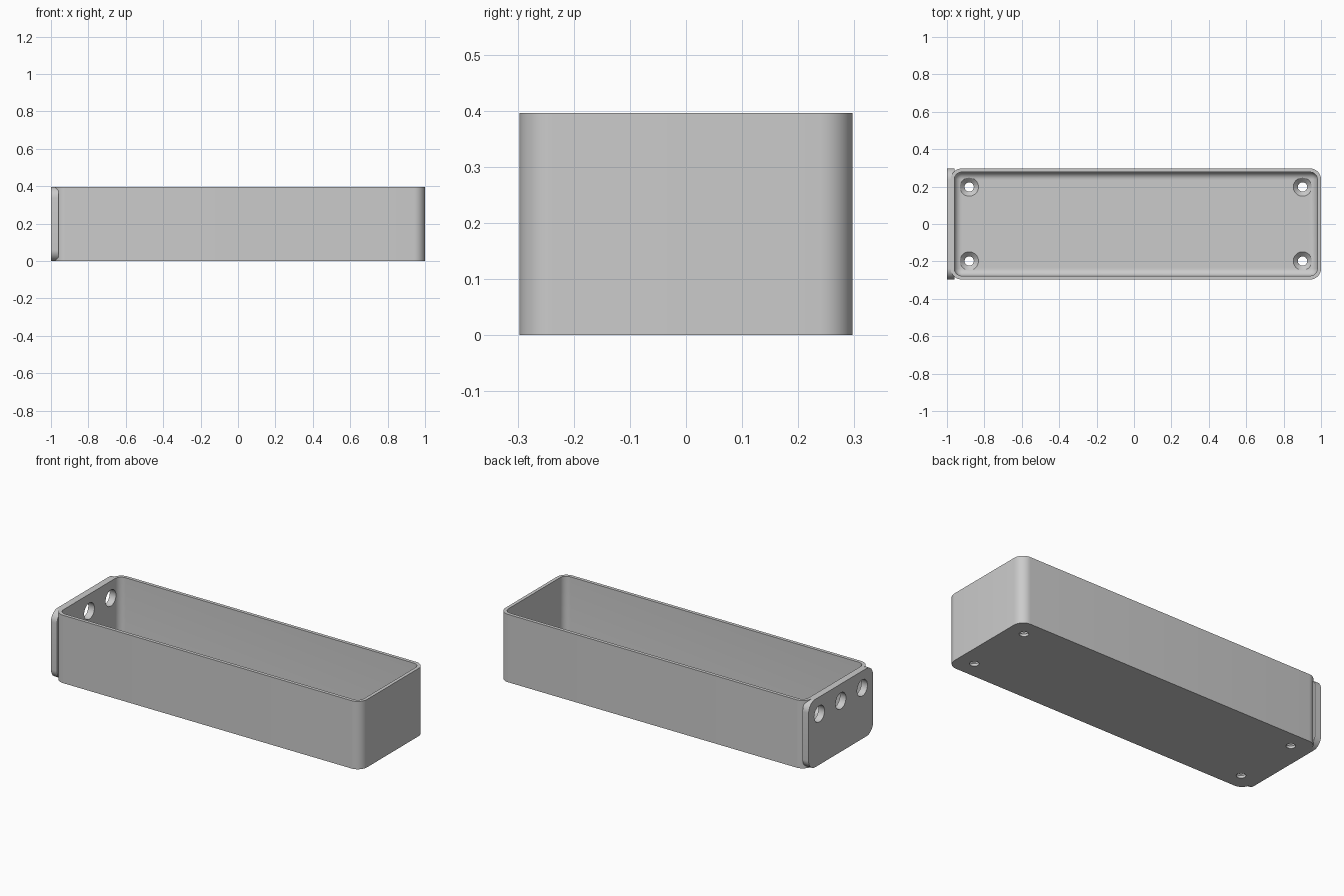
import bpy, bmesh
from math import cos, sin, pi, radians
from mathutils import Matrix, Vector

default = bpy.data.objects.get("Cube")
if default:
    bpy.data.objects.remove(default)

MM = 2 / 101                 # one millimetre in model units
WALL, FLOOR, HEIGHT = MM, 2 * MM, 20 * MM
HALF_Y = 15 * MM
LEFT, RIGHT = -1 + MM, 1.0

grey = bpy.data.materials.new("light_grey")
grey.use_nodes = True
colour = (0.6, 0.6, 0.6, 1)
grey.diffuse_color = colour
grey.node_tree.nodes["Principled BSDF"].inputs["Base Color"].default_value = colour


def add_object(name, bm):
    bmesh.ops.recalc_face_normals(bm, faces=bm.faces)
    mesh = bpy.data.meshes.new(name)
    bm.to_mesh(mesh)
    bm.free()
    mesh.materials.append(grey)
    obj = bpy.data.objects.new(name, mesh)
    bpy.context.collection.objects.link(obj)
    return obj


def block(name, low, high, radius, rounded):
    """Box between two corners; edges picked by the rule are rounded."""
    bm = bmesh.new()
    low, high = Vector(low), Vector(high)
    size = high - low
    bmesh.ops.create_cube(bm, size=1, matrix=Matrix.Translation((low + high) / 2)
                          @ Matrix.Diagonal((*size, 1)))
    edges = [e for e in bm.edges if rounded(e)]
    bmesh.ops.bevel(bm, geom=edges, offset=radius, segments=10,
                    affect='EDGES', profile=0.5)
    return add_object(name, bm)


def along(edge, axis):
    a, b = (v.co for v in edge.verts)
    return abs(a[axis] - b[axis]) > 0.001


def turned(name, profile, matrix, sides=32):
    """Solid of revolution from (radius, height) pairs."""
    bm = bmesh.new()
    rings = [[bm.verts.new(matrix @ Vector((r * cos(2 * pi * i / sides),
                                            r * sin(2 * pi * i / sides), h)))
              for i in range(sides)] for r, h in profile]
    for lower, upper in zip(rings, rings[1:]):
        for i in range(sides):
            j = (i + 1) % sides
            bm.faces.new((lower[i], lower[j], upper[j], upper[i]))
    bm.faces.new(rings[0])
    bm.faces.new(rings[-1])
    return add_object(name, bm)


def combine(target, tool, operation):
    """Apply a boolean and drop the tool object."""
    mod = target.modifiers.new("boolean", 'BOOLEAN')
    mod.operation, mod.solver, mod.object = operation, 'EXACT', tool
    graph = bpy.context.evaluated_depsgraph_get()
    mesh = bpy.data.meshes.new_from_object(target.evaluated_get(graph))
    target.modifiers.clear()
    target.data = mesh
    bpy.data.objects.remove(tool)


# Tray body with rounded upright corners
tray = block("tray", (LEFT, -HALF_Y, 0), (RIGHT, HALF_Y, HEIGHT),
             3 * MM, lambda e: along(e, 2))

# Mounting plate on the end, rounded in its own plane
plate = block("mounting_plate", (-1, -HALF_Y, 0), (LEFT + 0.98 * WALL, HALF_Y, HEIGHT),
              3 * MM, lambda e: along(e, 0))
combine(tray, plate, 'UNION')

# Cavity with rounded corners and a filleted floor
cavity = block("cavity_cutter", (LEFT + WALL, -HALF_Y + WALL, FLOOR),
               (RIGHT - WALL, HALF_Y - WALL, HEIGHT + 5 * MM), 2 * MM,
               lambda e: along(e, 2) or all(v.co.z < HEIGHT for v in e.verts))
combine(tray, cavity, 'DIFFERENCE')

# Countersunk screw holes in the floor
small, wide = 1.25 * MM, 2.5 * MM
countersink = [(small, -MM), (small, FLOOR - (wide - small)),
               (wide, FLOOR), (wide, FLOOR + 3 * MM)]
for x in (LEFT + 5 * MM, RIGHT - 5 * MM):
    for y in (-10 * MM, 10 * MM):
        hole = turned("screw_hole_cutter", countersink, Matrix.Translation((x, y, 0)))
        combine(tray, hole, 'DIFFERENCE')

# Row of three holes through the mounting plate
for y in (-10 * MM, 0, 10 * MM):
    place = Matrix.Translation((-1, y, 15 * MM)) @ Matrix.Rotation(radians(90), 4, 'Y')
    hole = turned("plate_hole_cutter", [(2.4 * MM, -MM), (2.4 * MM, 4 * MM)], place)
    combine(tray, hole, 'DIFFERENCE')

# Smooth fillets, crisp edges
bpy.ops.object.select_all(action='DESELECT')
tray.select_set(True)
bpy.context.view_layer.objects.active = tray
bpy.ops.object.shade_smooth_by_angle(angle=radians(30))
